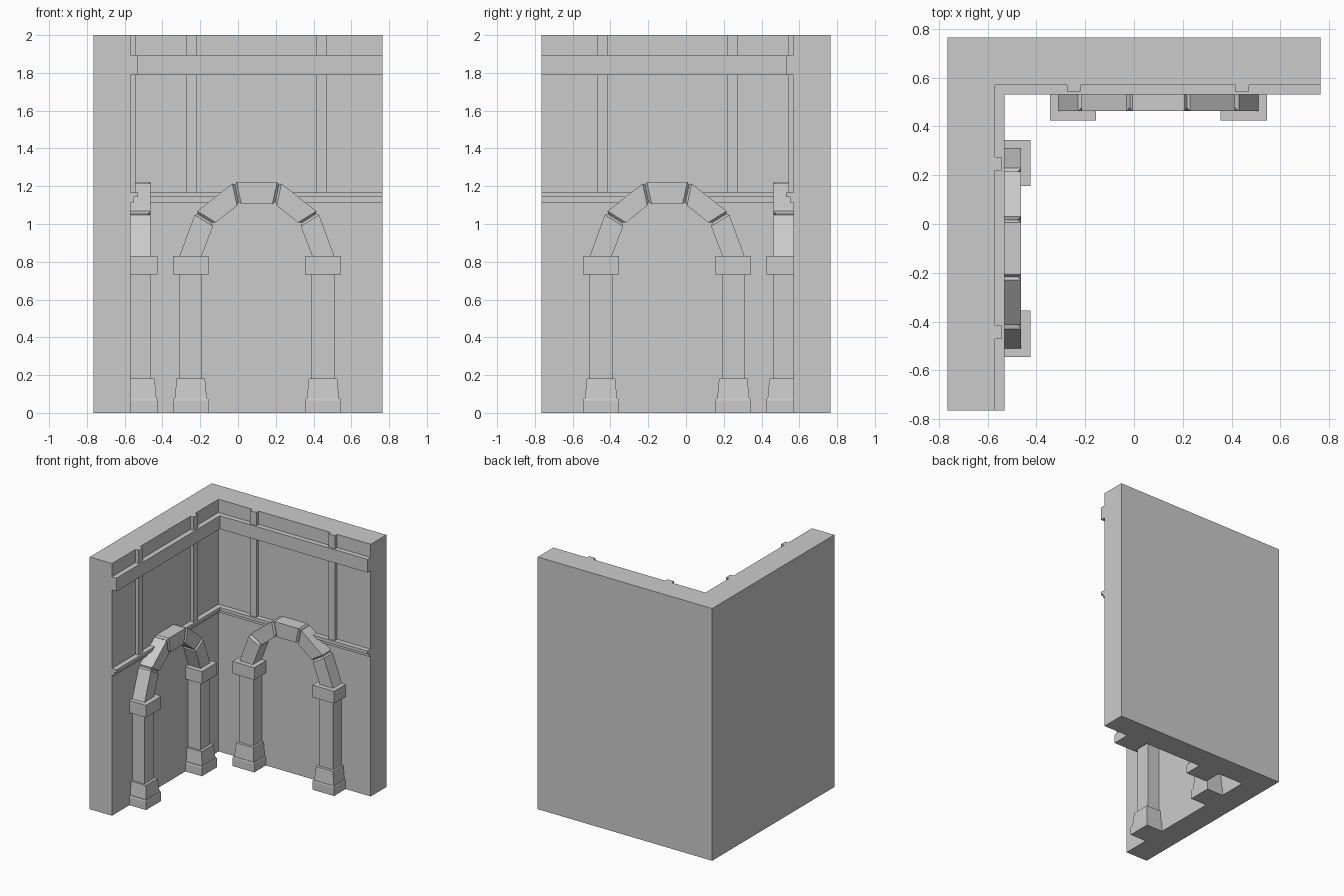
import bpy, bmesh
from mathutils import Vector

if "Cube" in bpy.data.objects:
    bpy.data.objects.remove(bpy.data.objects["Cube"])

H = 0.765      # half extent of the footprint
FACE = 0.57    # inner face of the wall
BACK = 0.59    # trim is sunk slightly into the wall
CX = 0.10      # centre of the arch


def loft(name, rings, swap=False):
    """Skin a list of equal-length rings; swap reflects it onto the side wall."""
    bm = bmesh.new()
    vs = [[bm.verts.new((-p[1], -p[0], p[2]) if swap else p) for p in r] for r in rings]
    n = len(rings[0])
    for a, b in zip(vs, vs[1:]):
        for i in range(n):
            j = (i + 1) % n
            bm.faces.new((a[i], a[j], b[j], b[i]))
    bm.faces.new(vs[0])
    bm.faces.new(vs[-1])
    bmesh.ops.recalc_face_normals(bm, faces=bm.faces)
    me = bpy.data.meshes.new(name)
    bm.to_mesh(me)
    bm.free()
    ob = bpy.data.objects.new(name, me)
    bpy.context.collection.objects.link(ob)
    return ob


def rect(cx, w, front, z):
    return [(cx - w / 2, front, z), (cx + w / 2, front, z), (cx + w / 2, BACK, z), (cx - w / 2, BACK, z)]


def tower(name, cx, levels, swap):
    """Stack of rectangles given as (width, front y, z)."""
    loft(name, [rect(cx, w, f, z) for w, f, z in levels], swap)


def rail(name, profile, swap):
    """Run a (y, z) profile along the wall."""
    loft(name, [[(x, y, z) for y, z in profile] for x in (-FACE - 0.01, H)], swap)


# L-shaped wall
plan = [(-H, -H), (-FACE, -H), (-FACE, FACE), (H, FACE), (H, H), (-H, H)]
loft("corner_wall", [[(x, y, z) for x, y in plan] for z in (0, 2)])


# Arch sections: (outer, inner) points in x, z at each joint
half = [((-0.41, 0.83), (-0.293, 0.83)), ((-0.325, 1.06), (-0.228, 1.00)), ((-0.12, 1.222), (-0.095, 1.105))]
joints = [tuple(Vector((CX + x, z)) for x, z in s) for s in half]
joints += [tuple(Vector((CX - x, z)) for x, z in s) for s in reversed(half)]


def section(o, i, inset):
    d = (i - o).normalized() * inset
    o, i, f = o + d, i - d, 0.463 + inset
    return [(o.x, f, o.y), (i.x, f, i.y), (i.x, BACK, i.y), (o.x, BACK, o.y)]


def arch(name, swap):
    rings = []
    for k, (o, i) in enumerate(joints):
        if k in (0, len(joints) - 1):
            rings.append(section(o, i, 0))
            continue
        # V groove between neighbouring stones
        near = [[p + (q - p).normalized() * 0.013 for p, q in zip((o, i), joints[k + s])] for s in (-1, 1)]
        rings += [section(*near[0], 0), section(o, i, 0.014), section(*near[1], 0)]
    loft(name, rings, swap)


for side, swap in (("back", False), ("left", True)):
    # Horizontal trim
    rail(side + "_top_beam", [(BACK, 1.79), (0.53, 1.79), (0.53, 1.895), (BACK, 1.895)], swap)
    rail(side + "_mid_rail", [(BACK, 1.115), (0.55, 1.115), (0.55, 1.142), (0.53, 1.142),
                              (0.53, 1.168), (BACK, 1.168)], swap)
    # Vertical studs
    for n, cx in enumerate((-0.247, 0.442)):
        tower(f"{side}_stud_{n}", cx, [(0.057, 0.542, 1.165), (0.057, 0.542, 1.80)], swap)
        tower(f"{side}_upper_stud_{n}", cx, [(0.057, 0.542, 1.89), (0.057, 0.542, 2.0)], swap)
    # Columns
    for n, cx in enumerate((CX - 0.35, CX + 0.35)):
        tower(f"{side}_column_base_{n}", cx, [(0.19, 0.425, 0), (0.19, 0.425, 0.065), (0.183, 0.428, 0.076),
                                              (0.17, 0.432, 0.076), (0.15, 0.442, 0.183)], swap)
        tower(f"{side}_column_shaft_{n}", cx, [(0.12, 0.463, 0.18), (0.12, 0.463, 0.735)], swap)
        tower(f"{side}_column_capital_{n}", cx, [(0.19, 0.425, 0.733), (0.19, 0.425, 0.83)], swap)
    arch(side + "_arch", swap)
